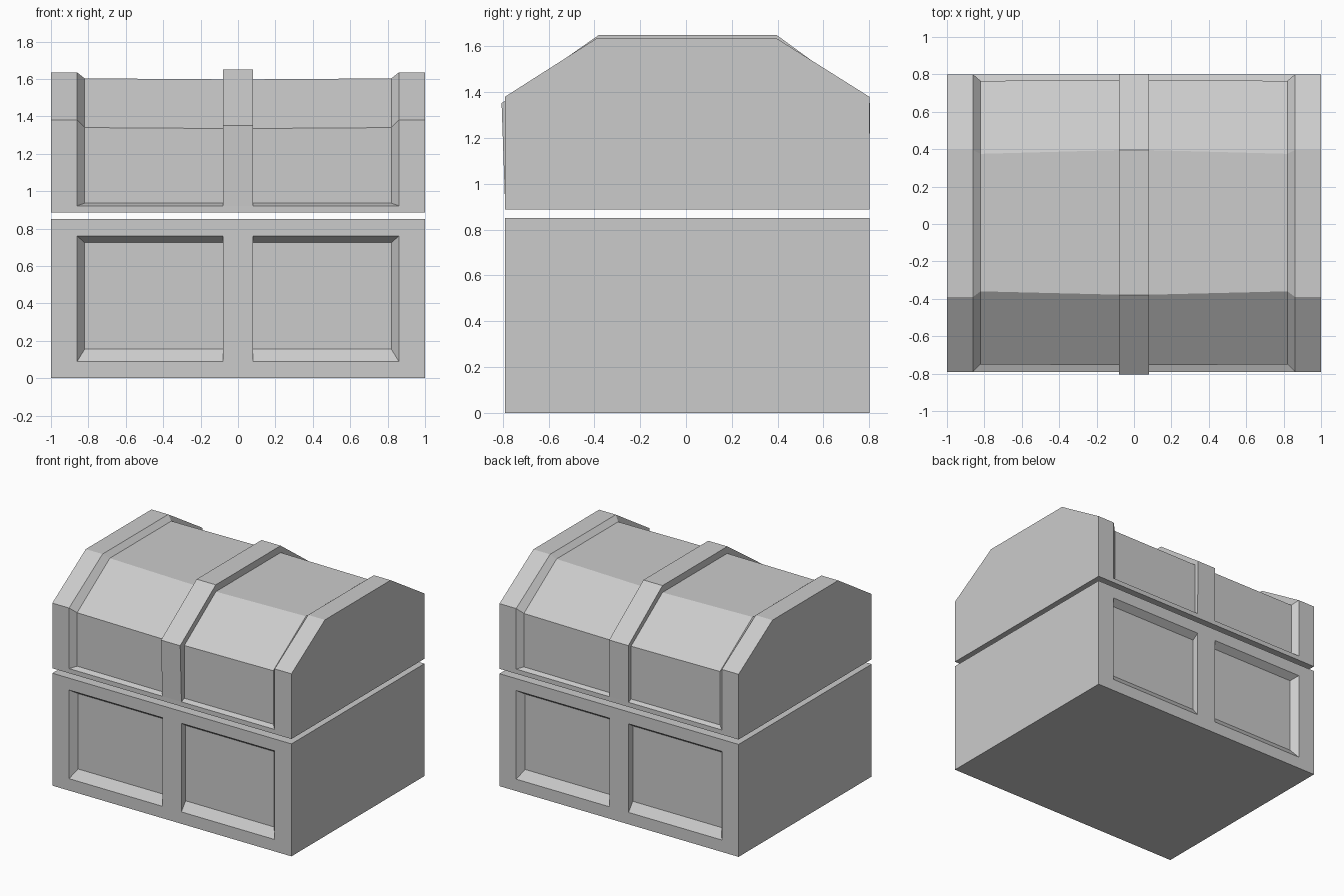
import bpy, bmesh

if "Cube" in bpy.data.objects:
    bpy.data.objects.remove(bpy.data.objects["Cube"])

FRONT, BACK = -0.79, 0.80


def loft(name, rings):
    """Skin closed (y, z) rings placed along x, cap the ends, merge shared corners."""
    bm = bmesh.new()
    loops = [[bm.verts.new((x, y, z)) for y, z in ring] for x, ring in rings]
    for a, b in zip(loops, loops[1:]):
        n = len(a)
        for i in range(n):
            j = (i + 1) % n
            bm.faces.new((a[i], a[j], b[j], b[i]))
    bm.faces.new(loops[0])
    bm.faces.new(loops[-1])
    bmesh.ops.remove_doubles(bm, verts=bm.verts[:], dist=0.0005)
    bmesh.ops.recalc_face_normals(bm, faces=bm.faces[:])
    mesh = bpy.data.meshes.new(name)
    bm.to_mesh(mesh)
    bm.free()
    obj = bpy.data.objects.new(name, mesh)
    bpy.context.collection.objects.link(obj)
    return obj


def stations(frame, panel_side, panel_mid, band):
    """Ring order along x: end frame, sunken panel, centre band, then mirrored."""
    half = [(-1, frame), (-0.86, frame), (-0.82, panel_side),
            (-0.08, panel_mid), (-0.08, band)]
    return half + [(-x, ring) for x, ring in reversed(half)]


# Chest body: box with two bevelled panels sunk into front and back
def body_ring(depth, low, high):
    front = [(FRONT, 0), (FRONT, 0.09), (FRONT + depth, low),
             (FRONT + depth, high), (FRONT, 0.76), (FRONT, 0.85)]
    return front + [(FRONT + BACK - y, z) for y, z in reversed(front)]


body_frame = body_ring(0, 0.09, 0.76)
body_panel = body_ring(0.05, 0.155, 0.725)
loft("chest_body", stations(body_frame, body_panel, body_panel, body_frame))


# Lid: faceted arch with sunken panels and a raised centre band
def lid_ring(front, back, lip, shoulders, crown_f, crown_b, top):
    return [(FRONT, 0.887), (FRONT, 0.922), (front[0], lip),
            (front[1], shoulders[0]), (crown_f, top), (crown_b, top),
            (back[1], shoulders[1]), (back[0], lip), (BACK, 0.922), (BACK, 0.887)]


lid_frame = lid_ring((FRONT, FRONT), (BACK, BACK), 0.922, (1.38, 1.38),
                     -0.39, 0.395, 1.635)
lid_side = lid_ring((-0.75, -0.75), (0.765, 0.765), 0.936, (1.34, 1.34),
                    -0.36, 0.375, 1.603)
lid_mid = lid_ring((-0.755, -0.755), (0.77, 0.77), 0.936, (1.335, 1.335),
                   -0.378, 0.395, 1.598)
lid_band = lid_ring((FRONT, -0.805), (BACK, 0.803), 0.922, (1.352, 1.352),
                    -0.38, 0.395, 1.65)
loft("chest_lid", stations(lid_frame, lid_side, lid_mid, lid_band))
